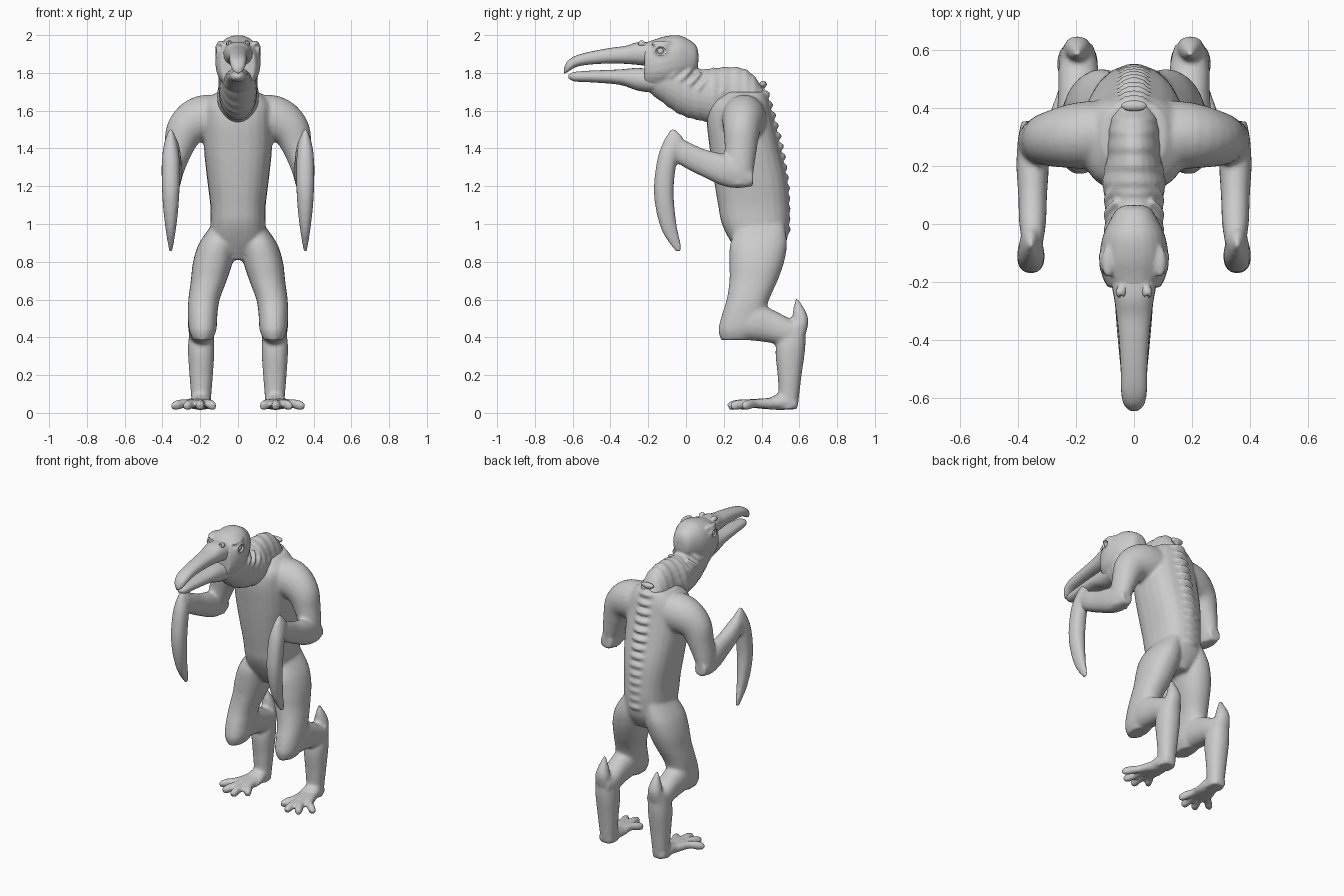
import bpy, bmesh, math
from mathutils import Vector, Matrix

X, Y, Z = Vector((1, 0, 0)), Vector((0, 1, 0)), Vector((0, 0, 1))


def spline(rows, steps=4):
    """Catmull-Rom resampling of equal-length number rows."""
    out = []
    for i in range(len(rows) - 1):
        a, b, c, d = (rows[max(0, min(len(rows) - 1, i + k))] for k in (-1, 0, 1, 2))
        for s in range(steps):
            t = s / steps
            out.append([q + 0.5 * t * (r - p + t * (2*p - 5*q + 4*r - w + t * (3*(q - r) + w - p)))
                        for p, q, r, w in zip(a, b, c, d)])
    return out + [list(rows[-1])]


def skin(bm, rings, mirror):
    for sx in ((1, -1) if mirror else (1,)):
        vs = [[bm.verts.new((p.x * sx, p.y, p.z)) for p in r] for r in rings]
        n = len(vs[0])
        faces = [bm.faces.new((a[i], a[(i+1) % n], b[(i+1) % n], b[i]))
                 for a, b in zip(vs, vs[1:]) for i in range(n)]
        faces += [bm.faces.new(vs[0]), bm.faces.new(vs[-1])]
        bmesh.ops.recalc_face_normals(bm, faces=faces)


def oval(c, u, v, a, b, power=1.0, n=24):
    f = lambda w: math.copysign(abs(w) ** power, w)
    a, b = max(a, .002), max(b, .002)
    return [c + u * a * f(math.cos(2*math.pi*i/n)) + v * b * f(math.sin(2*math.pi*i/n)) for i in range(n)]


def slices(bm, axis, rows, cx=0.0, mirror=False, power=0.9, wave=0.0):
    """Loft of level slices: rows are (position, low, high, half width[, centre x])."""
    rings = []
    for k, r in enumerate(spline([tuple(r) + ((cx,) if len(r) == 4 else ()) for r in rows])):
        t, lo, hi, hw, x = r
        m, g = (lo + hi) / 2, 1 + wave * math.sin(k * 2.1)
        c = Vector((x, t, m)) if axis == 'y' else Vector((x, m, t))
        rings.append(oval(c, X, Z if axis == 'y' else Y, hw * g, (hi - lo) / 2 * g, power))
    skin(bm, rings, mirror)


def tube(bm, rows, ref, mirror=True):
    """Loft along a path: rows are (x, y, z, half size along ref, other half size)."""
    pts, rings = spline(rows), []
    for i, r in enumerate(pts):
        t = (Vector(pts[min(i+1, len(pts)-1)][:3]) - Vector(pts[max(i-1, 0)][:3])).normalized()
        u = (ref - t * ref.dot(t)).normalized()
        rings.append(oval(Vector(r[:3]), u, t.cross(u), r[3], r[4]))
    skin(bm, rings, mirror)


def ball(bm, c, s, mirror=False):
    for sx in ((1, -1) if mirror else (1,)):
        m = Matrix.Translation((c[0] * sx, c[1], c[2])) @ Matrix.Diagonal((*s, 1))
        bmesh.ops.create_uvsphere(bm, u_segments=20, v_segments=12, radius=1, matrix=m)


def finish(name, bm, voxel=0, smooth=0):
    me = bpy.data.meshes.new(name)
    bm.to_mesh(me)
    bm.free()
    me.polygons.foreach_set('use_smooth', [True] * len(me.polygons))
    ob = bpy.data.objects.new(name, me)
    bpy.context.collection.objects.link(ob)
    if voxel:
        m = ob.modifiers.new('fuse', 'REMESH')
        m.mode, m.voxel_size, m.use_smooth_shade = 'VOXEL', voxel, True
        m = ob.modifiers.new('soften', 'SMOOTH')
        m.factor, m.iterations = 0.5, smooth
    return ob


# --- body: torso, arms and legs fused into one skin
bm = bmesh.new()
slices(bm, 'z', [(.81, .30, .48, .05), (.9, .24, .53, .14), (1.0, .19, .545, .145), (1.1, .17, .545, .147),
                 (1.25, .145, .53, .165), (1.4, .125, .495, .18), (1.55, .11, .46, .18),
                 (1.64, .13, .44, .17), (1.7, .2, .42, .11)], power=.8)
# shoulder and upper arm
tube(bm, [(.06, .31, 1.56, .12, .12), (.19, .305, 1.555, .115, .125), (.275, .295, 1.5, .098, .105),
          (.315, .29, 1.4, .085, .078), (.345, .28, 1.28, .078, .058), (.35, .278, 1.2, .073, .045)], Y)
# forearm
slices(bm, 'y', [(.355, 1.2, 1.28, .04), (.28, 1.19, 1.34, .052), (.2, 1.2, 1.37, .056),
                 (.1, 1.245, 1.395, .05), (0, 1.295, 1.44, .046), (-.07, 1.34, 1.47, .035)], .35, True)
# curved blade hand
slices(bm, 'z', [(1.505, -.078, -.062, .006), (1.44, -.118, -.01, .032), (1.35, -.15, -.045, .046),
                 (1.2, -.17, -.065, .047), (1.08, -.16, -.06, .04), (.97, -.13, -.045, .027),
                 (.9, -.09, -.028, .016), (.855, -.055, -.022, .008)], .356, True)
# thigh
slices(bm, 'z', [(1.0, .28, .52, .05, .085), (.9, .235, .535, .095, .11), (.8, .23, .52, .105, .133),
                 (.7, .23, .485, .095, .155), (.6, .215, .44, .083, .18), (.52, .19, .42, .078, .187),
                 (.44, .172, .40, .073, .187), (.385, .185, .34, .05, .187)], 0, True)
# shin running backwards to the hock
slices(bm, 'y', [(.22, .39, .5, .06), (.35, .383, .58, .074), (.45, .37, .55, .07),
                 (.55, .35, .5, .068), (.62, .37, .48, .05)], .192, True)
# lower leg
slices(bm, 'z', [(.47, .52, .63, .055), (.35, .475, .632, .07), (.2, .485, .612, .062),
                 (.1, .49, .60, .054), (.02, .48, .59, .05)], .195, True)
# hock spur
slices(bm, 'z', [(.4, .56, .63, .05), (.48, .565, .648, .046), (.53, .565, .637, .034),
                 (.57, .572, .615, .02), (.605, .58, .594, .008)], .195, True)
# foot and toes
slices(bm, 'y', [(.59, .02, .07, .04), (.5, .015, .1, .056), (.42, .02, .07, .06), (.37, .025, .06, .05)], .2, True)
for tx, ty in ((.335, .31), (.27, .25), (.2, .235), (.135, .29)):
    mx, my = .2 + (tx - .2) * .55, .43 + (ty - .43) * .5
    tube(bm, [(.2 + (tx - .2) * .25, .46, .05, .028, .03), (mx, my, .05, .022, .024),
              (mx * .4 + tx * .6, my * .4 + ty * .6, .045, .024, .026),
              (tx, ty, .036, .022, .024), (tx, ty - .012, .032, .012, .014)], X)
# spine knuckles and ribs
for i in range(15):
    z = 1.74 - i * .055
    y = .42 + .125 * math.sin(min(1, (1.74 - z) / .65) * math.pi / 2)
    ball(bm, (0, y - .012, z), (.05, .022, .02))
finish('body', bm, .011, 3)

# --- head with wrinkled neck
bm = bmesh.new()
slices(bm, 'y', [(.41, 1.58, 1.71, .06), (.36, 1.5, 1.785, .085), (.3, 1.5, 1.825, .09), (.22, 1.5, 1.832, .095),
                 (.14, 1.53, 1.825, .11), (.09, 1.545, 1.82, .1), (.02, 1.56, 1.83, .1),
                 (-.05, 1.59, 1.88, .1), (-.12, 1.64, 1.88, .09), (-.2, 1.70, 1.85, .07)], wave=.025, power=1)
slices(bm, 'y', [(.065, 1.85, 1.91, .03), (.05, 1.8, 1.95, .06), (0, 1.76, 1.985, .09), (-.05, 1.74, 2.0, .11),
                 (-.12, 1.72, 1.992, .12), (-.18, 1.715, 1.972, .11), (-.22, 1.72, 1.96, .09)])
# hanging neck folds
for i in range(6):
    y = .1 - i * .05
    tube(bm, [(.0, y + .02, 1.555 + i * .026, .012, .012), (.07, y + .04, 1.62 + i * .026, .016, .016),
              (.09, y + .09, 1.70 + i * .02, .014, .014), (.06, y + .13, 1.76 + i * .015, .008, .008)], Y)
# brow, eye rim and nostril bumps
ball(bm, (.09, -.13, 1.955), (.022, .055, .016), True)
ball(bm, (.1, -.13, 1.915), (.026, .042, .038), True)
ball(bm, (.045, -.235, 1.955), (.02, .022, .018), True)
head = finish('head_and_neck', bm, .0085, 2)
bm = bmesh.new()
ball(bm, (.128, -.135, 1.915), (.024, .03, .026), True)
ball(bm, (.045, -.255, 1.96), (.008, .014, .01), True)
cutter = finish('eye_socket_cutter', bm)
cutter.hide_render = True
cutter.hide_set(True)
cut = head.modifiers.new('sockets', 'BOOLEAN')
cut.operation, cut.object, cut.solver = 'DIFFERENCE', cutter, 'EXACT'
bm = bmesh.new()
ball(bm, (.103, -.135, 1.915), (.014, .018, .018), True)
finish('eyes', bm)

# --- open hooked beak
bm = bmesh.new()
slices(bm, 'y', [(-.15, 1.83, 1.96, .09), (-.25, 1.842, 1.963, .07), (-.32, 1.848, 1.943, .06),
                 (-.4, 1.85, 1.932, .052), (-.5, 1.845, 1.914, .046), (-.58, 1.832, 1.892, .044),
                 (-.625, 1.805, 1.865, .034), (-.645, 1.797, 1.83, .012)], power=.85)
finish('upper_beak', bm)
bm = bmesh.new()
slices(bm, 'y', [(-.12, 1.69, 1.81, .085), (-.25, 1.705, 1.826, .068), (-.35, 1.737, 1.818, .06),
                 (-.5, 1.75, 1.812, .046), (-.59, 1.755, 1.805, .035), (-.622, 1.772, 1.79, .012)], power=.9)
finish('lower_beak', bm)
